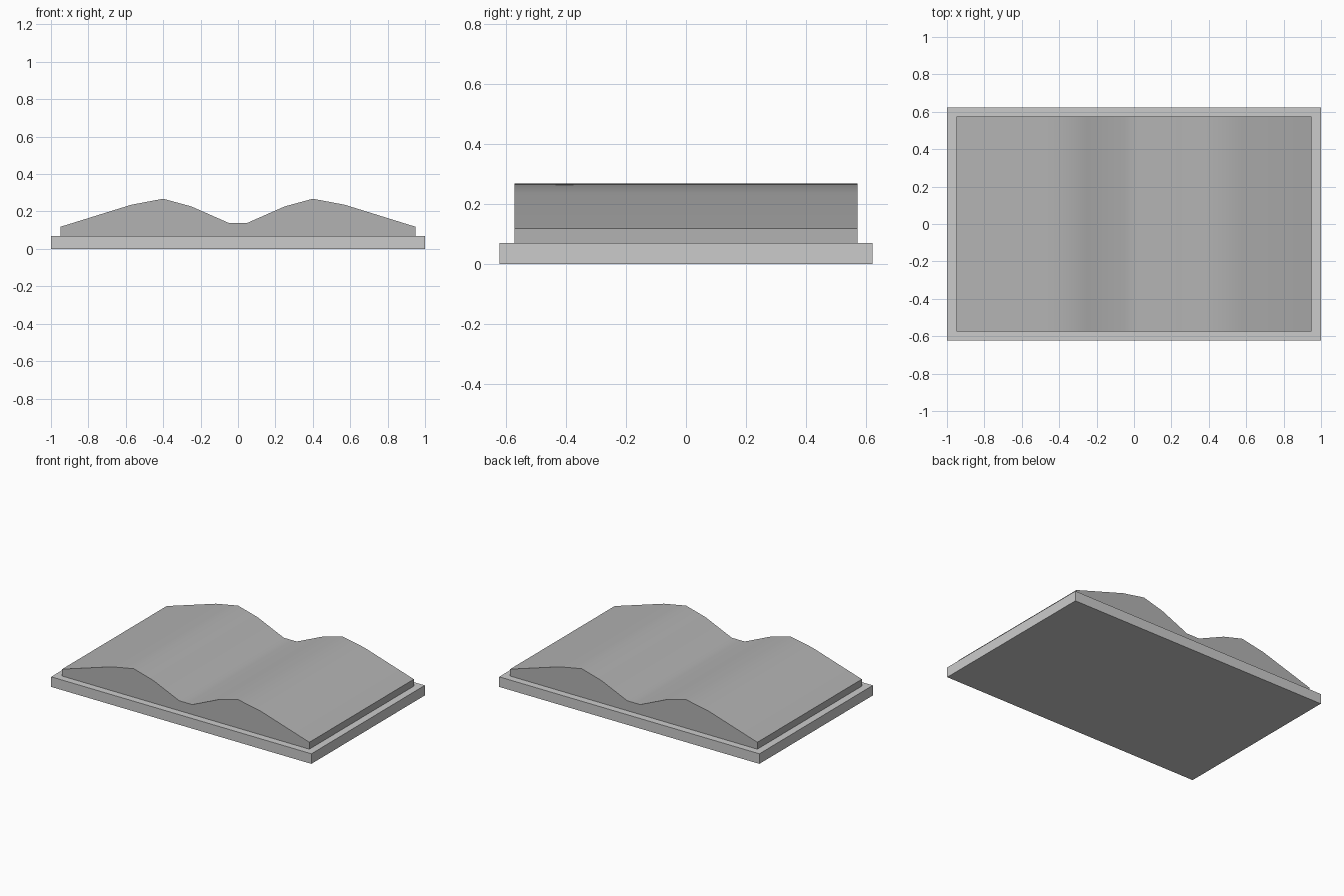
import bpy, bmesh, math

if "Cube" in bpy.data.objects:
    bpy.data.objects.remove(bpy.data.objects["Cube"])


def grey_material(name, value):
    mat = bpy.data.materials.new(name)
    mat.diffuse_color = (value, value, value, 1)
    mat.use_nodes = True
    mat.node_tree.nodes["Principled BSDF"].inputs["Base Color"].default_value = mat.diffuse_color
    return mat


def extrude_profile(name, points, depth, material):
    """Closed x-z profile extruded along y, centred on y = 0."""
    bm = bmesh.new()
    face = bm.faces.new([bm.verts.new((x, -depth / 2, z)) for x, z in points])
    result = bmesh.ops.extrude_face_region(bm, geom=[face])
    moved = [v for v in result["geom"] if isinstance(v, bmesh.types.BMVert)]
    bmesh.ops.translate(bm, vec=(0, depth, 0), verts=moved)
    bmesh.ops.recalc_face_normals(bm, faces=bm.faces)
    mesh = bpy.data.meshes.new(name)
    bm.to_mesh(mesh)
    bm.free()
    mesh.materials.append(material)
    obj = bpy.data.objects.new(name, mesh)
    bpy.context.collection.objects.link(obj)
    return obj


# Flat cover board
COVER_TOP = 0.07
extrude_profile("book_cover",
                [(-1, 0), (1, 0), (1, COVER_TOP), (-1, COVER_TOP)], 1.245,
                grey_material("cover_grey", 0.57))

# Open pages: right half of the outline from the gutter outwards, mirrored
half = [(0.05, 0.139), (0.25, 0.227), (0.40, 0.268), (0.57, 0.236),
        (0.95, 0.118), (0.95, COVER_TOP)]
outline = half + [(-x, z) for x, z in reversed(half)]
pages = extrude_profile("open_pages", outline, 1.147,
                        grey_material("page_grey", 0.45))

# Smooth page surface with crisp outer edges
bpy.context.view_layer.objects.active = pages
pages.select_set(True)
bpy.ops.object.shade_smooth_by_angle(angle=math.radians(30))
